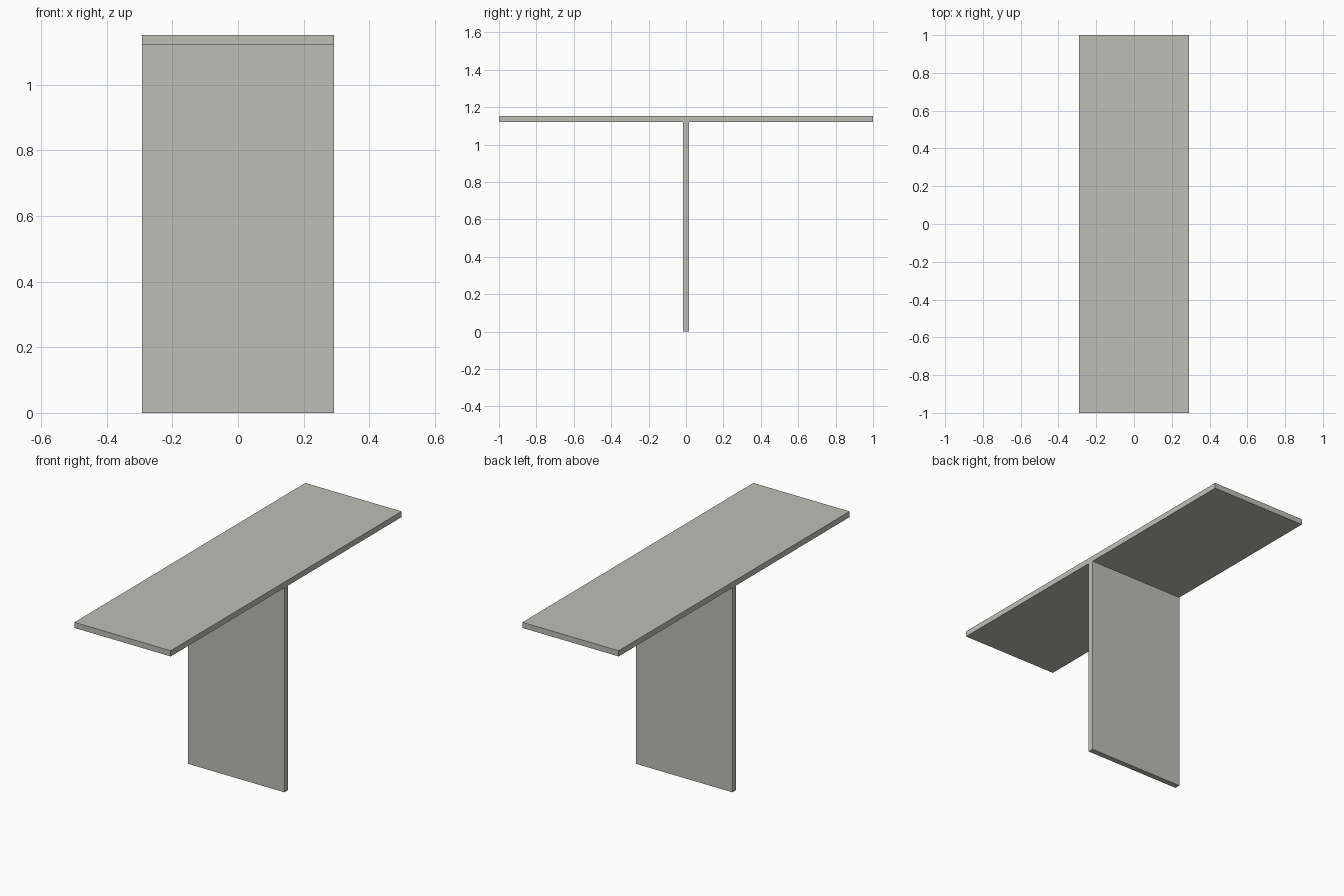
import bpy

# Remove the default cube
cube = bpy.data.objects.get("Cube")
if cube:
    bpy.data.objects.remove(cube, do_unlink=True)

# Single warm grey finish
COLOUR = (0.51, 0.52, 0.47, 1.0)
grey = bpy.data.materials.new("warm_grey")
grey.use_nodes = True
grey.diffuse_color = COLOUR
shader = next(n for n in grey.node_tree.nodes if n.type == "BSDF_PRINCIPLED")
shader.inputs["Base Color"].default_value = COLOUR

WIDTH = 0.584
LENGTH = 2.0
THICKNESS = 0.031
HEIGHT = 1.152


def board(name, size, bottom):
    """Centred flat board resting at the given height."""
    bpy.ops.mesh.primitive_cube_add(size=1, location=(0, 0, bottom + size[2] / 2))
    obj = bpy.context.object
    obj.name = name
    obj.scale = size
    bpy.ops.object.transform_apply(location=False, rotation=False, scale=True)
    obj.data.materials.append(grey)
    return obj


# Upright panel carrying the long top
support_height = HEIGHT - THICKNESS
board("support_panel", (WIDTH, THICKNESS, support_height), 0)
board("table_top", (WIDTH, LENGTH, THICKNESS), support_height)
